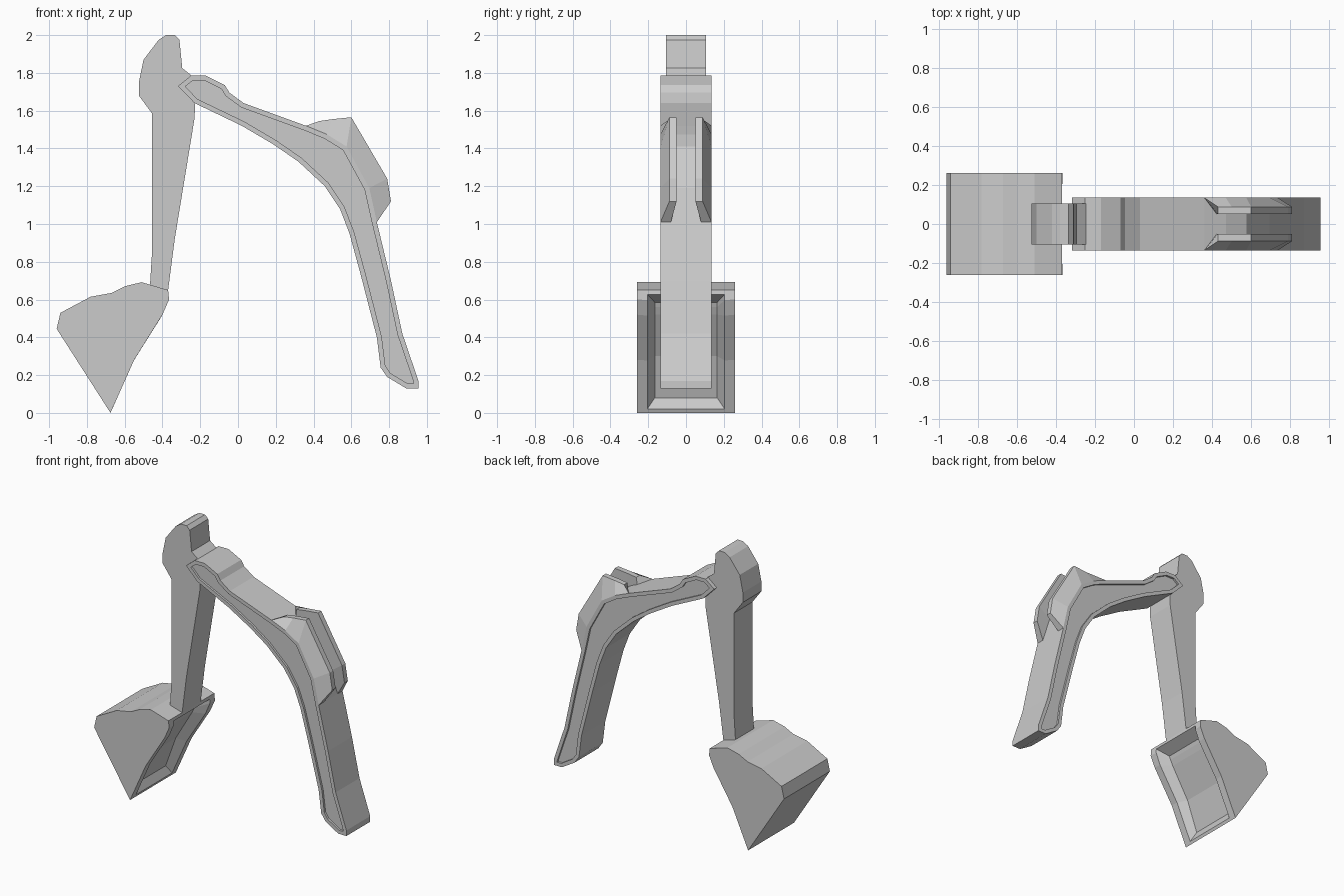
import bpy, bmesh
from mathutils import Vector

if "Cube" in bpy.data.objects:
    bpy.data.objects.remove(bpy.data.objects["Cube"])


def finish(name, bm):
    bmesh.ops.recalc_face_normals(bm, faces=bm.faces[:])
    me = bpy.data.meshes.new(name)
    bm.to_mesh(me)
    bm.free()
    ob = bpy.data.objects.new(name, me)
    bpy.context.collection.objects.link(ob)
    return ob


def row(bm, pts, y):
    return [bm.verts.new((x, y, z)) for x, z in pts]


def strip(bm, a, b, closed=False):
    n = len(a)
    for i in range(n if closed else n - 1):
        j = (i + 1) % n
        bm.faces.new((a[i], a[j], b[j], b[i]))


def prism(pts, half):
    bm = bmesh.new()
    a, b = row(bm, pts, -half), row(bm, pts, half)
    strip(bm, a, b, True)
    sides = [bm.faces.new(a), bm.faces.new(b)]
    bmesh.ops.recalc_face_normals(bm, faces=bm.faces[:])
    return bm, sides


# Boom: bent beam with a shallow recessed panel on each side
saddle = [(.36, 1.52), (.47, 1.475), (.575, 1.41), (.695, 1.19), (.735, 1.01)]
boom = [(-.318, 1.73), (-.25, 1.785), (-.17, 1.785), (-.07, 1.735), (-.045, 1.695),
        (.03, 1.64)] + saddle + [
        (.81, .7), (.87, .42), (.955, .17), (.955, .13), (.89, .13), (.79, .19),
        (.755, .24), (.735, .4), (.65, .73), (.59, .95), (.54, 1.08), (.46, 1.2),
        (.32, 1.33), (.19, 1.42), (.02, 1.52), (-.23, 1.64)]
bm, sides = prism(boom, .135)
bmesh.ops.inset_region(bm, faces=sides, thickness=.026, use_even_offset=True)
panels = bmesh.ops.extrude_discrete_faces(bm, faces=sides)["faces"]
for f in panels:
    d = -.015 if f.calc_center_median().y > 0 else .015
    bmesh.ops.translate(bm, verts=f.verts[:], vec=Vector((0, d, 0)))
finish("boom", bm)

# Pair of tapered bracket plates on the boom's bend
crest = [(.43, 1.545), (.5, 1.555), (.6, 1.565), (.79, 1.24), (.81, 1.12)]
foot = [(.42, 1.47), (.5, 1.43), (.57, 1.38), (.68, 1.16), (.735, 1.01)]
for s, label in ((-1, "front"), (1, "back")):
    bm = bmesh.new()
    rows = [row(bm, saddle, s * .135), row(bm, crest, s * .088),
            row(bm, crest, s * .05), row(bm, foot, s * .052)]
    rows[3][-1].co.y = s * .08
    for i in range(4):
        strip(bm, rows[i], rows[(i + 1) % 4])
    for end in (0, -1):
        bm.faces.new([r[end] for r in rows])
    finish(label + "_bracket_plate", bm)

# Stick
stick = [(-.335, 2), (-.38, 2), (-.42, 1.975), (-.5, 1.87), (-.525, 1.75), (-.525, 1.68),
         (-.455, 1.585), (-.455, .85), (-.467, .66), (-.37, .65), (-.335, .92),
         (-.23, 1.56), (-.225, 1.7), (-.245, 1.785), (-.295, 1.825), (-.31, 1.975)]
bm, _ = prism(stick, .105)
finish("stick", bm)

# Bucket: closed shell with a tapered cavity in its open face
lip = [(-.37, .65), (-.365, .6), (-.4, .52), (-.55, .28), (-.675, 0)]
rim = [(-.368, .628), (-.367, .598), (-.402, .515), (-.551, .278), (-.666, .02)]
deep = [(-.45, .585), (-.46, .56), (-.48, .52), (-.61, .3), (-.69, .08)]
shell = [(-.96, .445), (-.94, .53), (-.78, .615), (-.67, .635), (-.6, .67), (-.51, .692)]
bm = bmesh.new()
rings = []
for pts, y in ((lip, .26), (rim, .205), (deep, .165)):
    rings.append((row(bm, pts, -y), row(bm, pts, y)))
loops = [a + b[::-1] for a, b in rings]
strip(bm, loops[0], loops[1], True)
strip(bm, loops[1], loops[2], True)
strip(bm, *rings[2])
a, b = row(bm, shell, -.26), row(bm, shell, .26)
la, lb = rings[0]
strip(bm, [la[-1]] + a + [la[0]], [lb[-1]] + b + [lb[0]])
bm.faces.new(la + a)
bm.faces.new(lb + b)
finish("bucket", bm)
